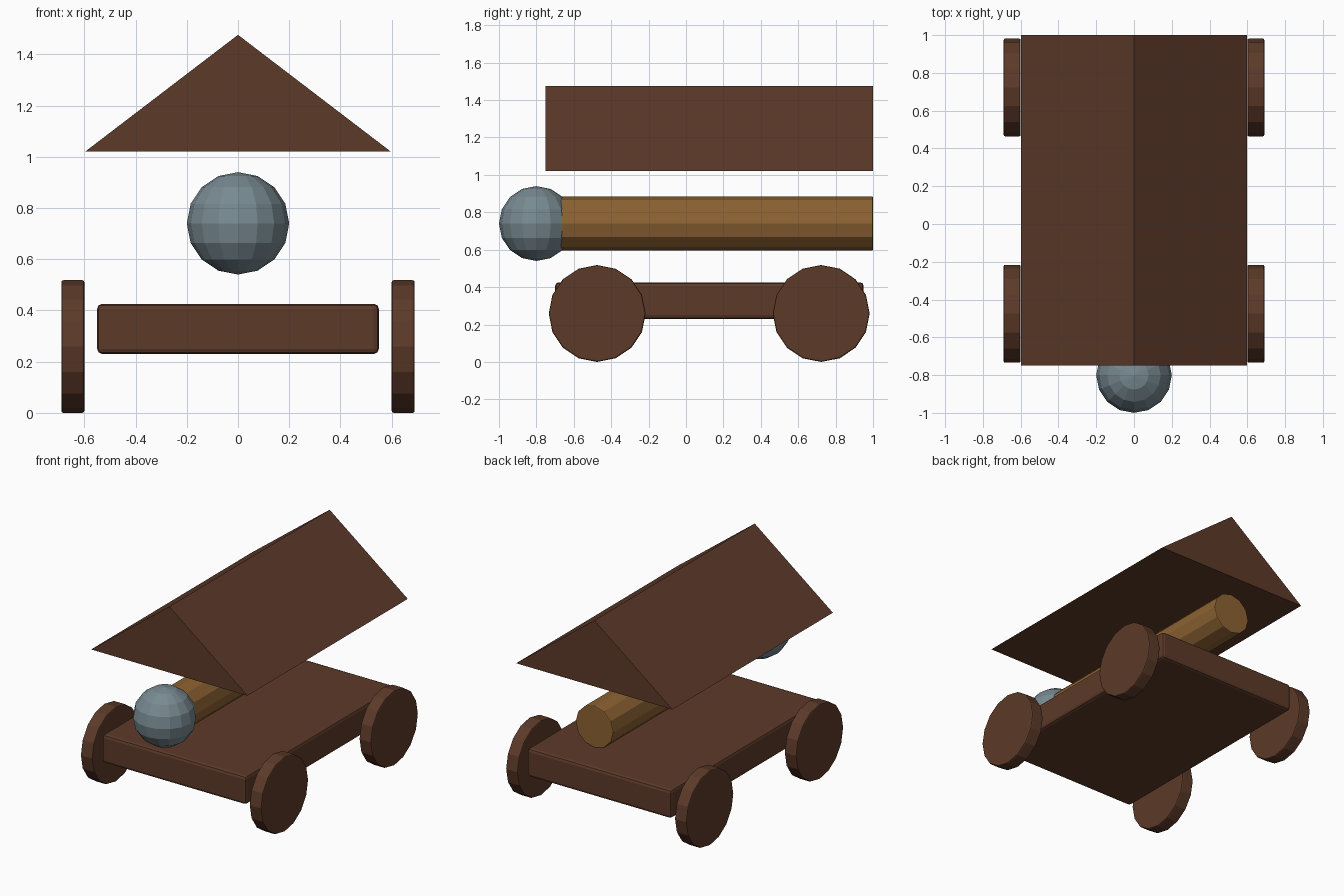
import bpy
from math import radians

if "Cube" in bpy.data.objects:
    bpy.data.objects.remove(bpy.data.objects["Cube"])


def material(name, color):
    m = bpy.data.materials.new(name)
    m.diffuse_color = (*color, 1)
    m.use_nodes = True
    m.node_tree.nodes["Principled BSDF"].inputs["Base Color"].default_value = m.diffuse_color
    return m


BROWN = material("dark_wood", (0.107, 0.042, 0.022))
TAN = material("light_wood", (0.262, 0.122, 0.032))
STEEL = material("grey_metal", (0.188, 0.254, 0.287))


def finish(obj, name, mat, bevel=0):
    obj.name = name
    obj.data.materials.append(mat)
    if bevel:
        b = obj.modifiers.new("edge_bevel", 'BEVEL')
        b.width = bevel
        b.segments = 2
        b.limit_method = 'ANGLE'
        b.angle_limit = radians(50)
    return obj


# Flat cart bed
bpy.ops.mesh.primitive_cube_add(size=1, location=(0, 0.125, 0.328))
bed = bpy.context.object
bed.scale = (1.10, 1.65, 0.196)
bpy.ops.object.transform_apply(location=False, rotation=False, scale=True)
finish(bed, "cart_bed", BROWN, 0.02)

# Four wheels beside the bed
for side, x in (("left", -0.645), ("right", 0.645)):
    for end, y in (("front", -0.475), ("back", 0.723)):
        bpy.ops.mesh.primitive_cylinder_add(
            vertices=16, radius=0.259, depth=0.09,
            location=(x, y, 0.259), rotation=(0, radians(90), 0))
        finish(bpy.context.object, f"wheel_{end}_{side}", BROWN, 0.008)

# Ram log
bpy.ops.mesh.primitive_cylinder_add(
    vertices=12, radius=0.145, depth=1.75,
    location=(0, 0.125, 0.74), rotation=(radians(90), 0, 0))
finish(bpy.context.object, "ram_log", TAN, 0.006)

# Ram head
bpy.ops.mesh.primitive_uv_sphere_add(
    segments=16, ring_count=8, radius=0.2, location=(0, -0.8, 0.74))
finish(bpy.context.object, "ram_head", STEEL)

# Solid gable roof: triangular profile extruded along the cart
profile = [(-0.597, 1.02), (0.597, 1.02), (0, 1.476)]
verts = [(x, y, z) for y in (-0.75, 1.0) for x, z in profile]
faces = [(0, 1, 2), (5, 4, 3), (0, 3, 4, 1), (1, 4, 5, 2), (2, 5, 3, 0)]
mesh = bpy.data.meshes.new("roof")
mesh.from_pydata(verts, [], faces)
roof = bpy.data.objects.new("roof", mesh)
bpy.context.collection.objects.link(roof)
finish(roof, "roof", BROWN)
